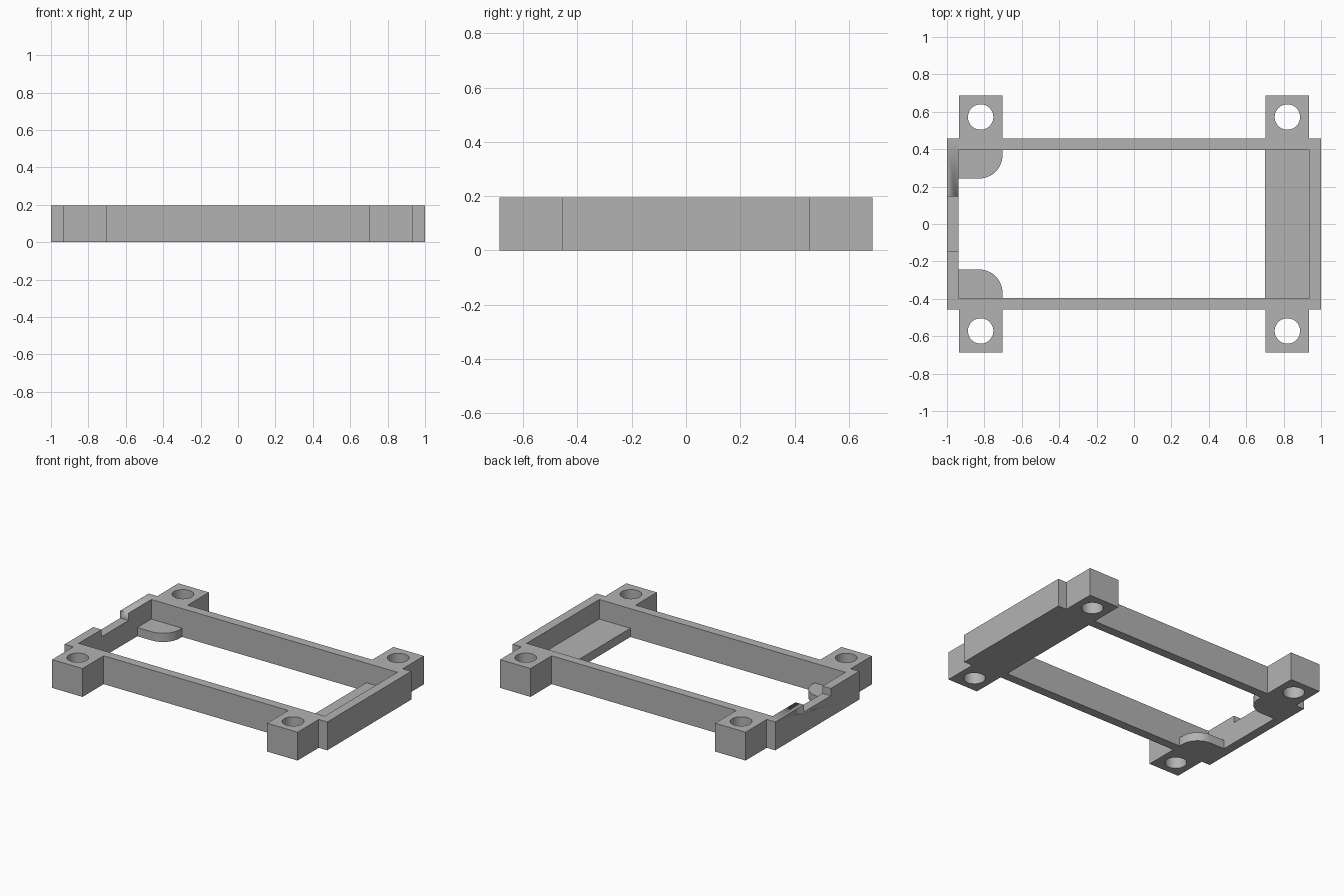
import bpy
import bmesh
from math import cos, sin, pi

if "Cube" in bpy.data.objects:
    bpy.data.objects.remove(bpy.data.objects["Cube"], do_unlink=True)

HEIGHT, SHELF, NOTCH = 0.195, 0.06, 0.05
OUT_X, OUT_Y = 1.0, 0.457      # outer frame
IN_X, IN_Y = 0.937, 0.395      # inner opening
TAB_IN, TAB_OUT, TAB_Y = 0.703, 0.935, 0.687
HOLE_X, HOLE_Y, HOLE_R = 0.82, 0.572, 0.068

grey = bpy.data.materials.new("light_grey")
grey.use_nodes = True
grey.diffuse_color = (0.45, 0.45, 0.45, 1)
grey.node_tree.nodes["Principled BSDF"].inputs["Base Color"].default_value = grey.diffuse_color


def arc(cx, cy, r, start, end, steps):
    return [(cx + r * cos(start + (end - start) * i / steps),
             cy + r * sin(start + (end - start) * i / steps)) for i in range(steps + 1)]


def rectangle(x0, x1, y0, y1):
    return [(x0, y0), (x1, y0), (x1, y1), (x0, y1)]


def prism(name, loops, z0, z1):
    """Extrude filled outlines (inner loops become holes) from z0 to z1."""
    curve = bpy.data.curves.new(name, "CURVE")
    curve.dimensions = "2D"
    curve.fill_mode = "BOTH"
    curve.extrude = (z1 - z0) / 2
    for loop in loops:
        spline = curve.splines.new("POLY")
        spline.points.add(len(loop) - 1)
        for point, (x, y) in zip(spline.points, loop):
            point.co = (x, y, 0, 1)
        spline.use_cyclic_u = True
    temp = bpy.data.objects.new(name + "_outline", curve)
    bpy.context.collection.objects.link(temp)
    bpy.context.view_layer.update()
    graph = bpy.context.evaluated_depsgraph_get()
    mesh = bpy.data.meshes.new_from_object(temp.evaluated_get(graph))
    bpy.data.objects.remove(temp, do_unlink=True)

    bm = bmesh.new()
    bm.from_mesh(mesh)
    bmesh.ops.remove_doubles(bm, verts=bm.verts, dist=0.0001)
    bmesh.ops.translate(bm, verts=bm.verts, vec=(0, 0, (z0 + z1) / 2))
    bmesh.ops.recalc_face_normals(bm, faces=bm.faces)
    bm.to_mesh(mesh)
    bm.free()
    mesh.name = name
    mesh.materials.clear()
    mesh.materials.append(grey)
    obj = bpy.data.objects.new(name, mesh)
    bpy.context.collection.objects.link(obj)
    bpy.ops.object.select_all(action="DESELECT")
    obj.select_set(True)
    bpy.context.view_layer.objects.active = obj
    bpy.ops.object.shade_smooth_by_angle(angle=pi / 6)
    return obj


# Frame outline with four mounting tabs, mirrored from one quarter
quarter = [(OUT_X, OUT_Y), (TAB_OUT, OUT_Y), (TAB_OUT, TAB_Y), (TAB_IN, TAB_Y), (TAB_IN, OUT_Y)]
half = quarter + [(-x, y) for x, y in reversed(quarter)]
outline = half + [(x, -y) for x, y in reversed(half)]
holes = [arc(sx * HOLE_X, sy * HOLE_Y, HOLE_R, 0, 2 * pi, 40)[:-1]
         for sx in (-1, 1) for sy in (-1, 1)]
frame = prism("mounting_frame", [outline, rectangle(-IN_X, IN_X, -IN_Y, IN_Y)] + holes, 0, HEIGHT)

# Shallow notch in the top of one end wall
cutter = prism("notch_cutter", [rectangle(-1.1, -0.9, -0.147, 0.147)], HEIGHT - NOTCH, HEIGHT + 0.1)
cutter.hide_render = True
cut = frame.modifiers.new("notch", "BOOLEAN")
cut.operation = "DIFFERENCE"
cut.solver = "EXACT"
cut.object = cutter
bpy.context.view_layer.objects.active = frame
bpy.ops.object.modifier_apply(modifier=cut.name)
bpy.data.objects.remove(cutter, do_unlink=True)

# Full-width support shelf at the solid end
prism("end_shelf", [rectangle(TAB_IN - 0.003, IN_X, -IN_Y, IN_Y)], 0, SHELF)

# Rounded corner shelves at the notched end
R, SHELF_Y = 0.125, 0.243
for side, name in ((1, "back_corner_shelf"), (-1, "front_corner_shelf")):
    profile = [(-TAB_IN, IN_Y), (-IN_X, IN_Y), (-IN_X, SHELF_Y)]
    profile += arc(-TAB_IN - R, SHELF_Y + R, R, -pi / 2, 0, 12)
    prism(name, [[(x, side * y) for x, y in profile]], 0, SHELF)
